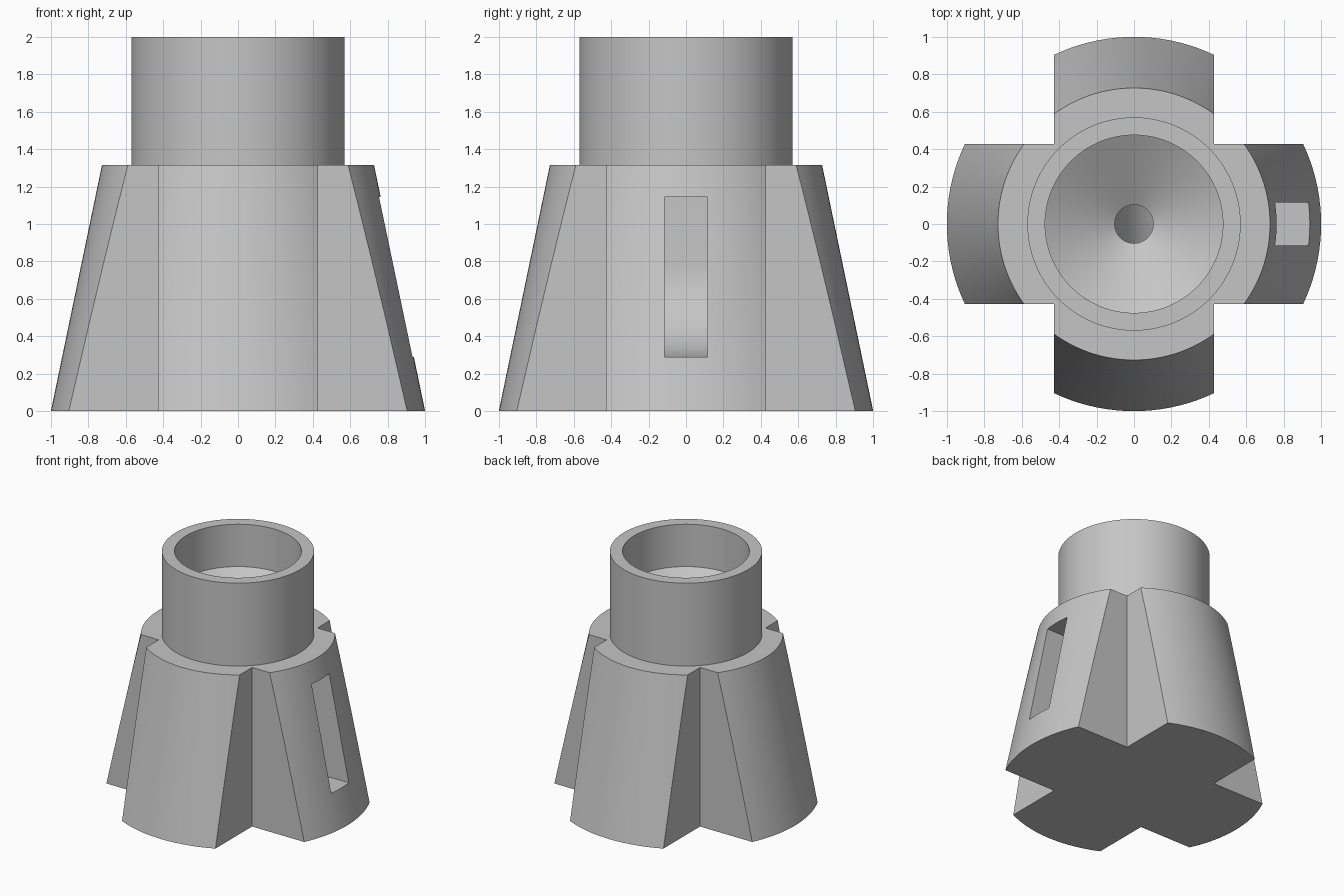
import bpy, bmesh, math
from mathutils import Matrix

cube = bpy.data.objects.get("Cube")
if cube:
    bpy.data.objects.remove(cube, do_unlink=True)

CORNER = 0.427      # inner corner of each notch
FLOOR = 0.29        # bottom of the outlet
ROOF = 1.145        # top of the outlet
RAMP = 0.5          # radius of the chute bend
BACK = -0.105       # rear of the chute
HALF_WIDTH = 0.115

grey = bpy.data.materials.new("plain grey")
grey.use_nodes = True
colour = (0.56, 0.56, 0.56, 1)
grey.diffuse_color = colour
grey.node_tree.nodes["Principled BSDF"].inputs["Base Color"].default_value = colour


def add_object(name, bm):
    bmesh.ops.recalc_face_normals(bm, faces=bm.faces)
    mesh = bpy.data.meshes.new(name)
    bm.to_mesh(mesh)
    bm.free()
    mesh.materials.append(grey)
    obj = bpy.data.objects.new(name, mesh)
    bpy.context.collection.objects.link(obj)
    return obj


def lathe(name, profile, steps=128):
    """Spin a radius/height profile around the z axis."""
    bm = bmesh.new()
    verts = [bm.verts.new((r, 0, z)) for r, z in profile]
    edges = [bm.edges.new(pair) for pair in zip(verts, verts[1:])]
    bmesh.ops.spin(bm, geom=verts + edges, cent=(0, 0, 0), axis=(0, 0, 1),
                   angle=math.tau, steps=steps, use_merge=True)
    bmesh.ops.remove_doubles(bm, verts=bm.verts, dist=1e-4)
    return add_object(name, bm)


def prism(name, outline, half_width):
    """Extrude an x/z outline along y."""
    bm = bmesh.new()
    face = bm.faces.new([bm.verts.new((x, -half_width, z)) for x, z in outline])
    new = bmesh.ops.extrude_face_region(bm, geom=[face])["geom"]
    moved = [v for v in new if isinstance(v, bmesh.types.BMVert)]
    bmesh.ops.translate(bm, verts=moved, vec=(0, 2 * half_width, 0))
    return add_object(name, bm)


def cut(target, cutter):
    cutter.hide_render = True
    mod = target.modifiers.new("cut", "BOOLEAN")
    mod.operation = "DIFFERENCE"
    mod.solver = "EXACT"
    mod.object = cutter
    bpy.context.view_layer.objects.active = target
    bpy.ops.object.modifier_apply(modifier=mod.name)
    bpy.data.objects.remove(cutter, do_unlink=True)


# Tapered body, neck, funnel and drop hole in one turned solid
body = lathe("tapered_body", [
    (0, 0), (1, 0), (0.727, 1.315), (0.57, 1.315), (0.57, 2), (0.475, 2),
    (0.475, 1.65), (0.103, 1.43), (0.103, 1.0), (0, 1.0)])

# Four corner notches give the body its cross shape
for sx in (-1, 1):
    for sy in (-1, 1):
        bm = bmesh.new()
        mid = CORNER + 0.5
        bmesh.ops.create_cube(bm, size=1, matrix=Matrix.Translation(
            (sx * mid, sy * mid, 0.7)) @ Matrix.Diagonal((1, 1, 2, 1)))
        cut(body, add_object("notch_cutter", bm))

# Chute that bends from the drop hole to the outlet on the +x side
bend = []
for i in range(17):
    a = math.pi / 2 * i / 16
    bend.append((BACK + RAMP * (1 - math.cos(a)), FLOOR + RAMP * (1 - math.sin(a))))
cut(body, prism("chute_cutter",
                [(BACK, ROOF)] + bend + [(1.2, FLOOR), (1.2, ROOF)], HALF_WIDTH))

# Smooth round surfaces, crisp edges
bpy.ops.object.select_all(action="DESELECT")
body.select_set(True)
bpy.context.view_layer.objects.active = body
bpy.ops.object.shade_smooth_by_angle(angle=math.radians(25))
